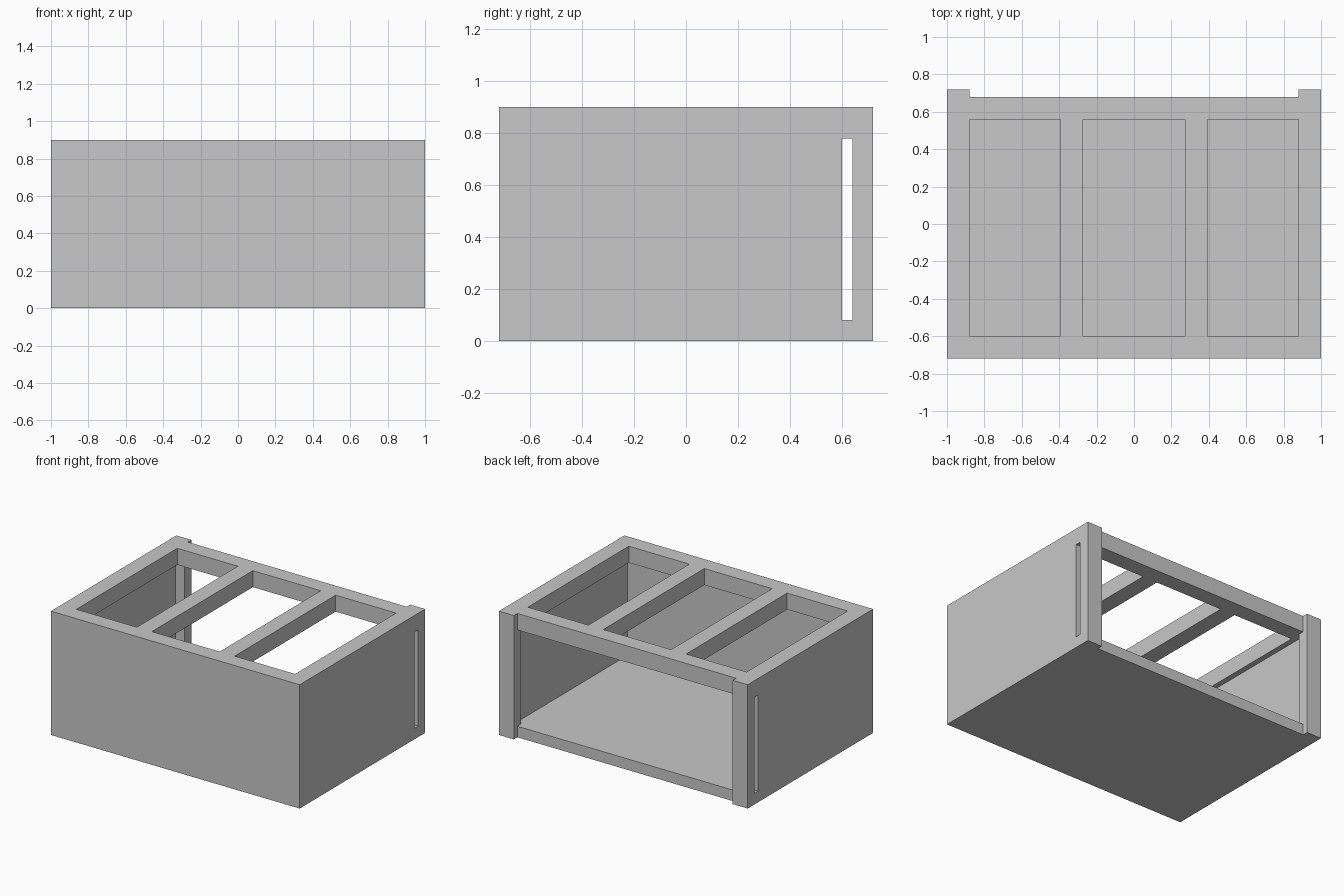
import bpy

if "Cube" in bpy.data.objects:
    bpy.data.objects.remove(bpy.data.objects["Cube"], do_unlink=True)

grey = bpy.data.materials.new("light_grey")
grey.use_nodes = True
colour = (0.58, 0.58, 0.58, 1)
grey.diffuse_color = colour
grey.node_tree.nodes["Principled BSDF"].inputs["Base Color"].default_value = colour


def box(name, x, y, z):
    """Flat-sided box from its (min, max) span on each axis."""
    centre = [(a + b) / 2 for a, b in (x, y, z)]
    bpy.ops.mesh.primitive_cube_add(size=1, location=centre)
    ob = bpy.context.object
    ob.name = name
    ob.scale = [b - a for a, b in (x, y, z)]
    bpy.ops.object.transform_apply(location=False, rotation=False, scale=True)
    ob.data.materials.append(grey)
    return ob


def side_pair(name, x, y, z):
    """The same box on both sides of the model."""
    box("left_" + name, x, y, z)
    box("right_" + name, (-x[1], -x[0]), y, z)


W, FRONT, BACK = 1.0, -0.72, 0.68
BEAM, PANEL, TOP = 0.12, 0.08, 0.9
INNER = W - BEAM
POST = (0.64, 0.72)
WALL_Z = (PANEL, TOP - BEAM)
BEAM_Z = (TOP - BEAM, TOP)

# Floor, with a strip between the back posts
box("floor", (-W, W), (FRONT, POST[0]), (0, PANEL))
box("floor_back_edge", (-INNER, INNER), (POST[0], BACK), (0, PANEL))

# Thin walls, leaving a narrow slot in front of each back post
box("front_panel", (-W, W), (FRONT, FRONT + PANEL), WALL_Z)
side_pair("panel", (W - PANEL, W), (FRONT + PANEL, 0.6), WALL_Z)
side_pair("back_post", (INNER, W), POST, (0, TOP))

# Top frame and its two crossbars
box("front_beam", (-W, W), (FRONT, FRONT + BEAM), BEAM_Z)
side_pair("side_beam", (INNER, W), (FRONT + BEAM, POST[0]), BEAM_Z)
box("back_beam", (-INNER, INNER), (BACK - BEAM, BACK), BEAM_Z)
side_pair("crossbar", (0.273, 0.393), (FRONT + BEAM, BACK - BEAM), BEAM_Z)
